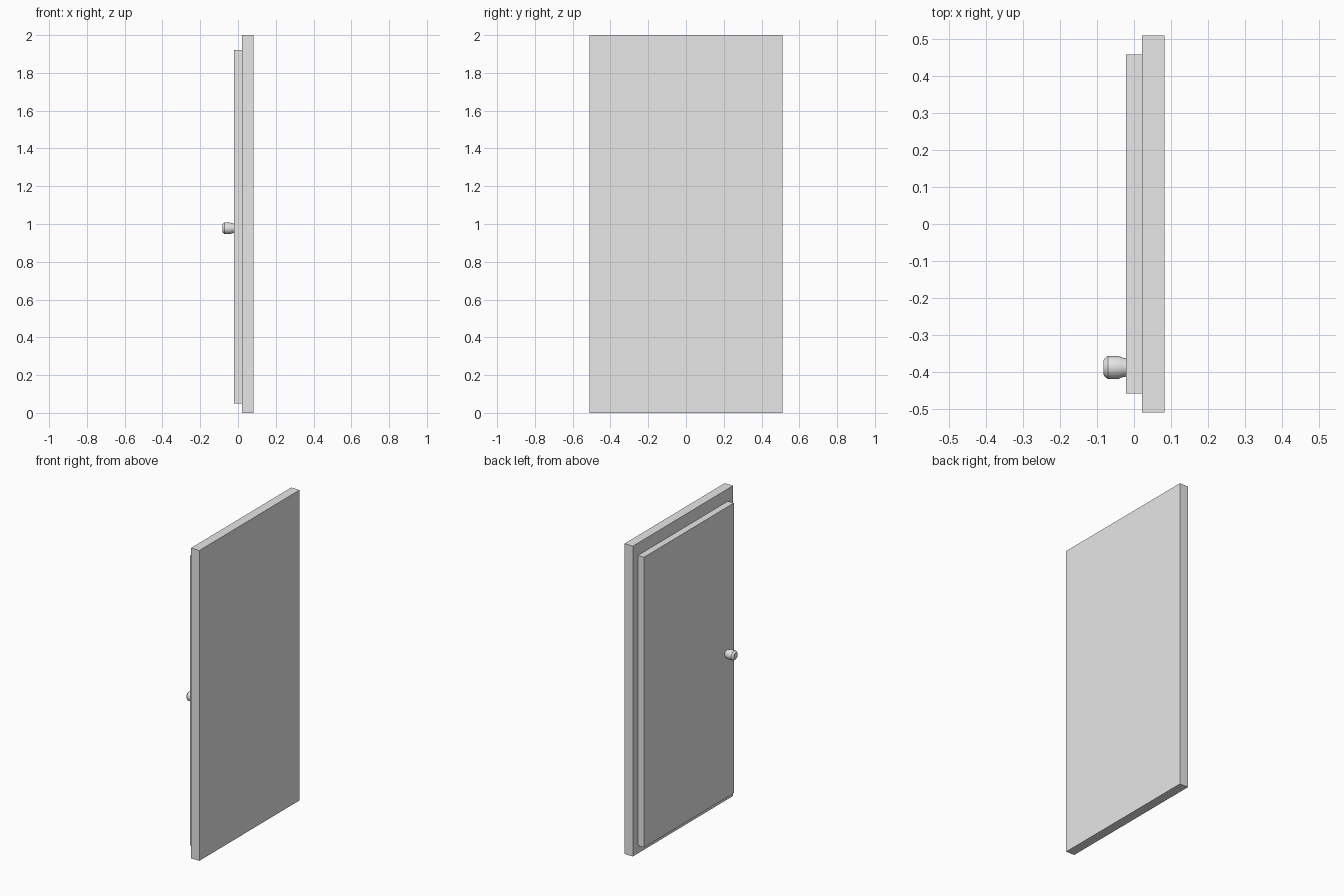
import bpy
import bmesh
import math
from mathutils import Matrix, Vector

cube = bpy.data.objects.get("Cube")
if cube:
    bpy.data.objects.remove(cube, do_unlink=True)

grey = bpy.data.materials.new("light grey")
grey.use_nodes = True
colour = (0.8, 0.8, 0.8, 1)
grey.diffuse_color = colour
grey.node_tree.nodes["Principled BSDF"].inputs["Base Color"].default_value = colour


def add_object(name, bm):
    mesh = bpy.data.meshes.new(name)
    bmesh.ops.recalc_face_normals(bm, faces=bm.faces)
    bm.to_mesh(mesh)
    bm.free()
    mesh.materials.append(grey)
    obj = bpy.data.objects.new(name, mesh)
    bpy.context.collection.objects.link(obj)
    return obj


def box(name, low, high):
    low, high = Vector(low), Vector(high)
    bm = bmesh.new()
    bmesh.ops.create_cube(bm, size=1, matrix=Matrix.Translation((low + high) / 2)
                          @ Matrix.Diagonal((*(high - low), 1)))
    return add_object(name, bm)


# Backing slab and the raised door leaf on it
box("door_backing", (0.022, -0.51, 0), (0.082, 0.51, 2))
box("door_leaf", (-0.021, -0.458, 0.05), (0.022, 0.458, 1.92))

# Turned knob: (x, radius) profile spun about the x axis
profile = [(-0.083, 0), (-0.083, 0.019), (-0.079, 0.025), (-0.071, 0.031),
           (-0.042, 0.031), (-0.029, 0.026), (-0.021, 0.025), (-0.021, 0)]
bm = bmesh.new()
verts = [bm.verts.new((x, r, 0)) for x, r in profile]
edges = [bm.edges.new(pair) for pair in zip(verts, verts[1:])]
bmesh.ops.spin(bm, geom=verts + edges, cent=(0, 0, 0), axis=(1, 0, 0),
               angle=math.tau, steps=32)
bmesh.ops.remove_doubles(bm, verts=bm.verts, dist=0.0001)
knob = add_object("door_knob", bm)
knob.location = (0, -0.388, 0.977)

bpy.ops.object.select_all(action="DESELECT")
knob.select_set(True)
bpy.context.view_layer.objects.active = knob
bpy.ops.object.shade_smooth_by_angle(angle=math.radians(30))
